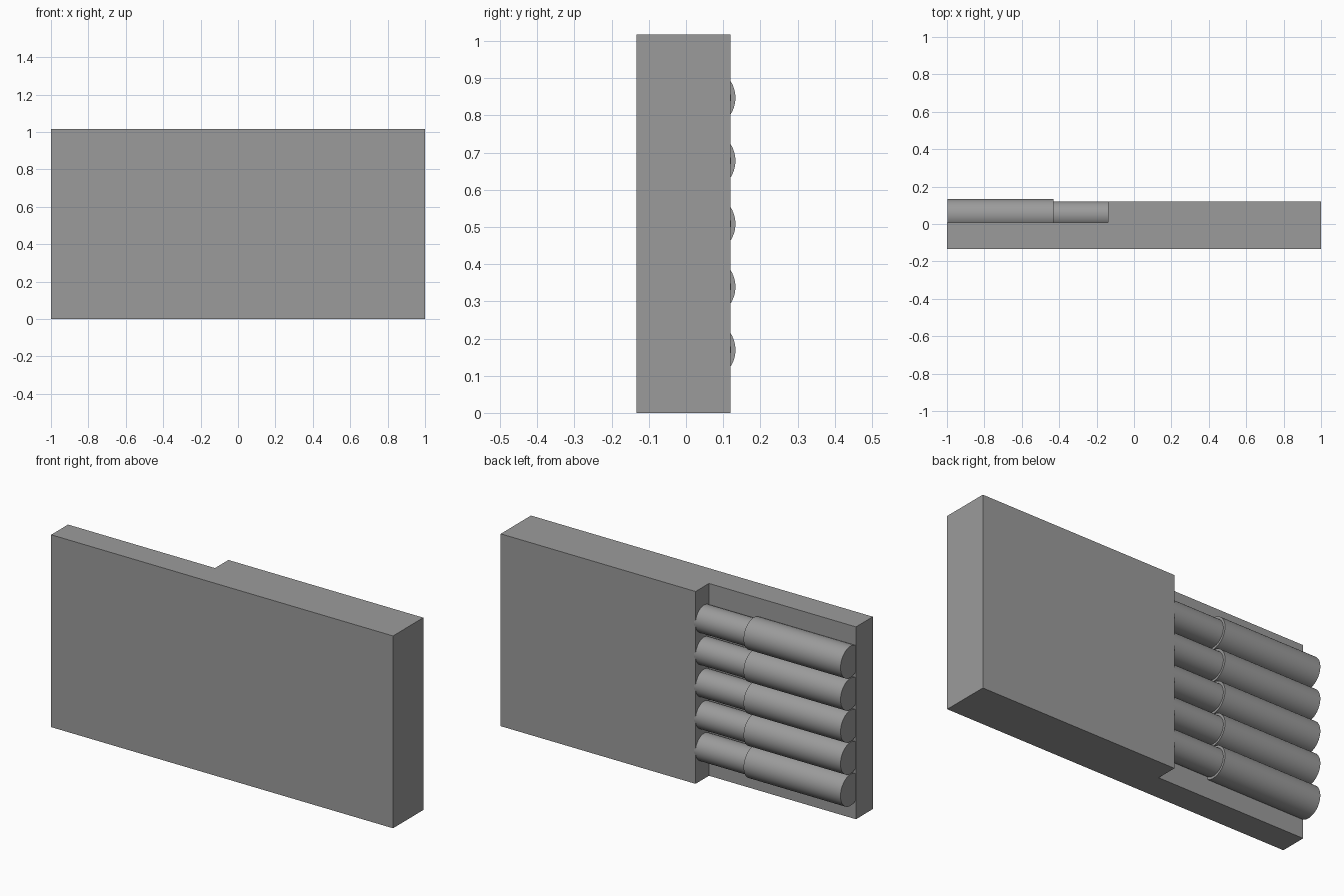
import bpy, bmesh, math

if "Cube" in bpy.data.objects:
    bpy.data.objects.remove(bpy.data.objects["Cube"])

H = 1.017          # overall height
FRONT, BACK = -0.133, 0.12
FLOOR = 0.008      # depth of the recess floor
STEP_X = -0.14     # wall where the recess begins
ROW = H / 6        # spacing of the rods
ROD_R, NECK_R = 0.083, 0.071
ROD_Y = 0.133 - ROD_R

grey = bpy.data.materials.new("grey")
grey.diffuse_color = (0.33, 0.33, 0.33, 1)
grey.use_nodes = True
grey.node_tree.nodes["Principled BSDF"].inputs["Base Color"].default_value = grey.diffuse_color


def stepped_block():
    """L-shaped footprint raised to the full height."""
    outline = [(-1, FRONT), (1, FRONT), (1, BACK), (STEP_X, BACK),
               (STEP_X, FLOOR), (-1, FLOOR)]
    bm = bmesh.new()
    base = bm.faces.new([bm.verts.new((x, y, 0)) for x, y in outline])
    side = bmesh.ops.extrude_face_region(bm, geom=[base])
    top = [v for v in side["geom"] if isinstance(v, bmesh.types.BMVert)]
    bmesh.ops.translate(bm, verts=top, vec=(0, 0, H))
    bmesh.ops.recalc_face_normals(bm, faces=bm.faces)
    mesh = bpy.data.meshes.new("stepped_block")
    bm.to_mesh(mesh)
    bm.free()
    mesh.materials.append(grey)
    obj = bpy.data.objects.new("stepped_block", mesh)
    bpy.context.collection.objects.link(obj)


def rod(name, x0, x1, radius, z):
    """Smooth round bar lying along x."""
    bpy.ops.mesh.primitive_cylinder_add(
        vertices=64, radius=radius, depth=x1 - x0,
        location=((x0 + x1) / 2, ROD_Y, z), rotation=(0, math.pi / 2, 0))
    obj = bpy.context.object
    obj.name = name
    obj.data.materials.append(grey)
    bpy.ops.object.shade_smooth_by_angle(angle=math.radians(30))


stepped_block()

# Five rods in the recess, each a thick end on a thinner neck
for i in range(1, 6):
    rod(f"rod_end_{i}", -0.997, -0.43, ROD_R, i * ROW)
    rod(f"rod_neck_{i}", -0.44, STEP_X + 0.01, NECK_R, i * ROW)
